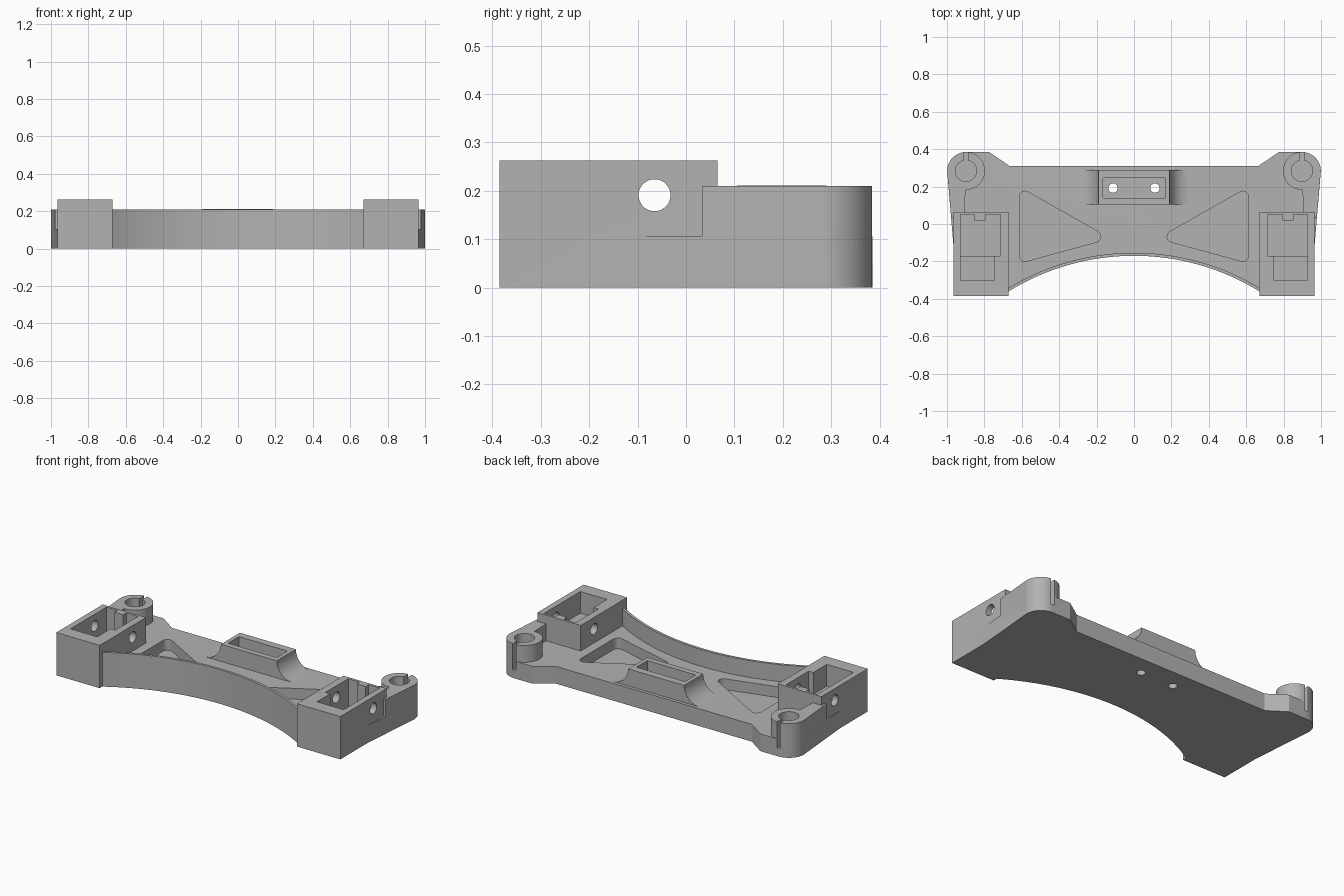
import bpy
from math import sin, cos, pi, asin
from mathutils import Vector

cube = bpy.data.objects.get("Cube")
if cube:
    bpy.data.objects.remove(cube, do_unlink=True)

PLATE, RIM, BOX_TOP = 0.106, 0.21, 0.263
BOSS = (0.898, 0.284)

grey = bpy.data.materials.new("plain_grey")
grey.use_nodes = True
colour = (0.45, 0.45, 0.45, 1)
grey.diffuse_color = colour
grey.node_tree.nodes["Principled BSDF"].inputs["Base Color"].default_value = colour


def arc(cx, cy, r, a0, a1, n):
    return [(cx + r * cos(a0 + (a1 - a0) * i / n), cy + r * sin(a0 + (a1 - a0) * i / n))
            for i in range(n + 1)]


def circle(cx, cy, r):
    return arc(cx, cy, r, 0, 2 * pi, 48)[:-1]


def rect(x0, x1, y0, y1):
    return [(x0, y0), (x1, y0), (x1, y1), (x0, y1)]


def rounded(points, r):
    """Polygon with its corners replaced by arcs."""
    out = []
    for i, p in enumerate(points):
        p = Vector(p)
        a = (Vector(points[i - 1]) - p).normalized()
        b = (Vector(points[(i + 1) % len(points)]) - p).normalized()
        half = a.angle(b) / 2
        c = p + (a + b).normalized() * r / sin(half)
        start = p + a * (r / sin(half) * cos(half)) - c
        end = p + b * (r / sin(half) * cos(half)) - c
        for k in range(9):
            d = start.lerp(end, k / 8).normalized() * r
            out.append(tuple(c + d))
    return out


def prism(name, outline, lo, hi, axis="Z", side=1):
    """Extrude an outline along an axis; side=-1 mirrors it in x."""
    n = len(outline)
    place = {"Z": lambda u, v, w: (u * side, v, w),
             "Y": lambda u, v, w: (u * side, w, v),
             "X": lambda u, v, w: (w * side, u, v)}[axis]
    verts = [place(u, v, w) for w in (lo, hi) for u, v in outline]
    faces = [list(range(n)), list(range(n, 2 * n))]
    faces += [(i, (i + 1) % n, n + (i + 1) % n, n + i) for i in range(n)]
    mesh = bpy.data.meshes.new(name)
    mesh.from_pydata(verts, [], faces)
    mesh.materials.append(grey)
    obj = bpy.data.objects.new(name, mesh)
    bpy.context.collection.objects.link(obj)
    bpy.ops.object.select_all(action="DESELECT")
    bpy.context.view_layer.objects.active = obj
    obj.select_set(True)
    bpy.ops.object.mode_set(mode="EDIT")
    bpy.ops.mesh.select_all(action="SELECT")
    bpy.ops.mesh.normals_make_consistent(inside=False)
    bpy.ops.object.mode_set(mode="OBJECT")
    return obj


def combine(target, other, operation):
    mod = target.modifiers.new("combine", "BOOLEAN")
    mod.operation, mod.solver, mod.object = operation, "EXACT", other
    bpy.context.view_layer.objects.active = target
    bpy.ops.object.modifier_apply(modifier=mod.name)
    bpy.data.objects.remove(other, do_unlink=True)


# Plate outline: eared back, tapered sides, arched front
half = [(0.665, 0.31), (0.775, 0.385)]
half += arc(*BOSS, 0.101, pi / 2, 0, 12)
half += [(0.965, -0.12), (0.965, -0.385), (0.67, -0.385)]
R, CY = 1.276, -1.446
sweep = asin(0.67 / R)
front = arc(0, CY, R, pi / 2 - sweep, pi / 2 + sweep, 48)
outline = half + front + [(-x, y) for x, y in reversed(half)]
body = prism("mounting_bracket", outline, 0, PLATE)

# Raised lip along the arched front edge
wide = asin(0.69 / R)
lip = (arc(0, CY, R, pi / 2 - wide, pi / 2 + wide, 48)
       + arc(0, CY, R + 0.016, pi / 2 + wide, pi / 2 - wide, 48))
combine(body, prism("front_lip", lip, 0.05, RIM), "UNION")

# Centre block with concave flares
flare = arc(0.295, RIM + 0.001, 0.105, 1.5 * pi, pi, 12)
profile = ([(0.295, 0.06)] + flare + [(-x, z) for x, z in reversed(flare)] + [(-0.295, 0.06)])
combine(body, prism("centre_block", profile, 0.105, 0.29, "Y"), "UNION")

for s in (1, -1):
    # Corner boss with its side wall, and the open box
    wall = [(0.897, 0.284)] + [(0.999, 0.284), (0.9775, 0.033), (0.907, 0.033)]
    combine(body, prism("boss_wall", wall, 0.05, RIM, side=s), "UNION")
    combine(body, prism("corner_boss", circle(*BOSS, 0.101), 0.05, RIM, side=s), "UNION")
    combine(body, prism("end_box", rect(0.67, 0.965, -0.385, 0.065), 0, BOX_TOP, side=s), "UNION")

cuts = [prism("block_pocket", rect(-0.165, 0.165, 0.14, 0.245), PLATE + 0.004, 0.4)]
for s in (1, -1):
    pocket = rect(0.714, 0.928, -0.17, 0.05)
    pocket[3:] = [(0.853, 0.05), (0.853, 0.02), (0.794, 0.02), (0.794, 0.05), (0.714, 0.05)]
    pocket.insert(2, (0.928, 0.05))
    pocket.remove((0.928, 0.05))
    triangle = rounded([(0.612, 0.197), (0.129, -0.077), (0.612, -0.209)], 0.03)
    cuts += [
        prism("screw_hole", circle(0.112, 0.192, 0.025), -0.1, 0.3, side=s),
        prism("triangle_pocket", triangle, 0.04, 0.16, side=s),
        prism("boss_hole", circle(*BOSS, 0.057), 0.05, 0.4, side=s),
        prism("boss_slot", rect(0.887, 0.909, 0.29, 0.45), 0.05, 0.4, side=s),
        prism("box_pocket", pocket, 0.08, 0.4, side=s),
        prism("box_front_pocket", rect(0.746, 0.928, -0.30, -0.165), 0.13, 0.4, side=s),
        prism("axle_hole", circle(-0.065, 0.191, 0.033), 0.6, 1.1, "X", side=s),
    ]
for cutter in cuts:
    combine(body, cutter, "DIFFERENCE")

bpy.ops.object.select_all(action="DESELECT")
body.select_set(True)
bpy.context.view_layer.objects.active = body
bpy.ops.object.shade_smooth_by_angle(angle=pi / 7)
